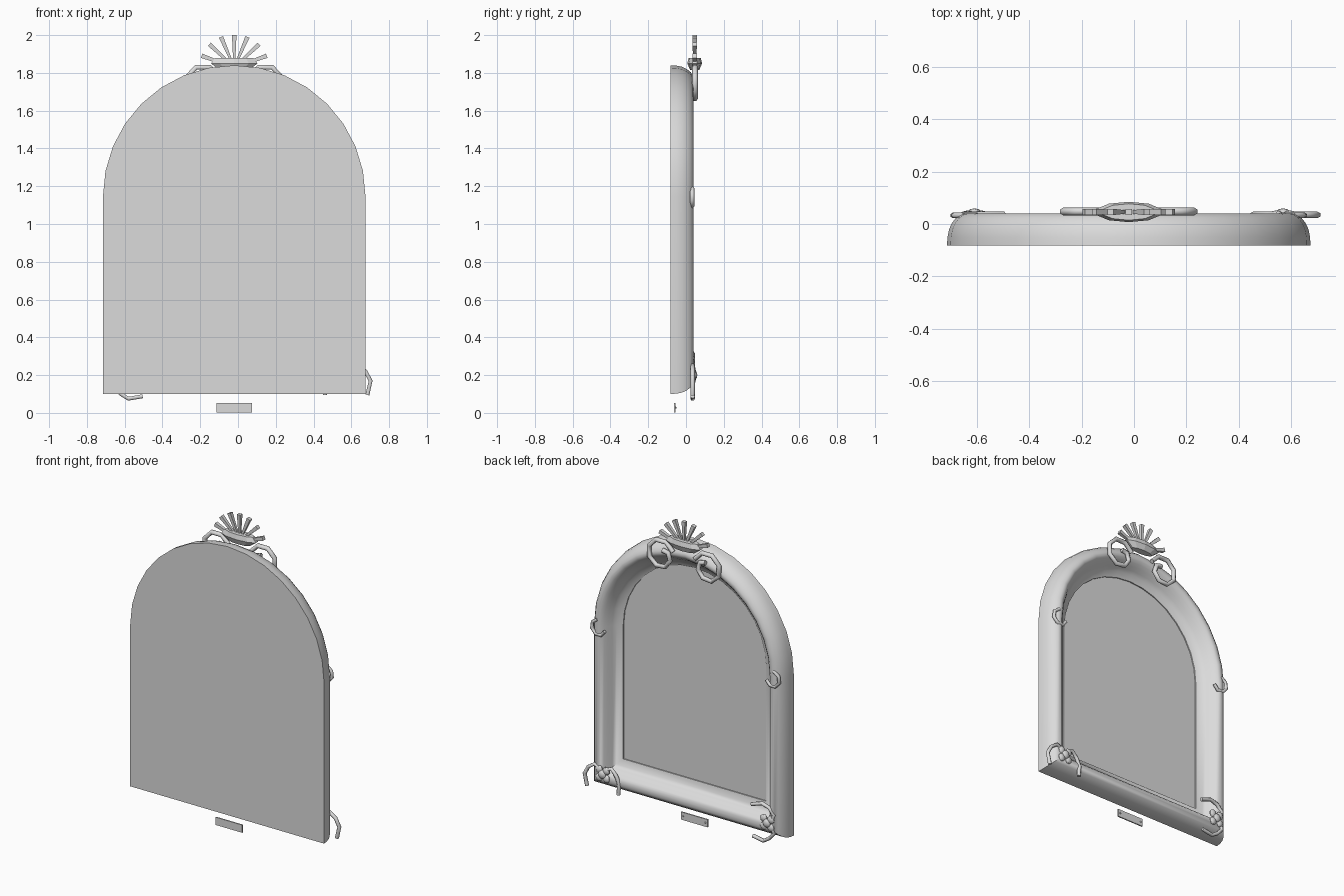
import bpy, bmesh, math
from mathutils import Vector, Matrix

if "Cube" in bpy.data.objects:
    bpy.data.objects.remove(bpy.data.objects["Cube"])

CX, R, Z0, ZC = -0.02, 0.695, 0.10, 1.145   # frame centre, arch radius, base, arch centre

grey = bpy.data.materials.new("plain_grey")
grey.diffuse_color = (0.71, 0.71, 0.71, 1)
grey.use_nodes = True
grey.node_tree.nodes["Principled BSDF"].inputs["Base Color"].default_value = grey.diffuse_color


def outline(d, y):
    """Arched outline inset by d, at depth y."""
    r = R - d
    pts = [(CX - r, y, Z0 + d), (CX + r, y, Z0 + d)]
    for i in range(17):
        a = math.pi * i / 16
        pts.append((CX + r * math.cos(a), y, ZC + r * math.sin(a)))
    return pts


def finish(bm, name, smooth=True):
    bmesh.ops.recalc_face_normals(bm, faces=bm.faces)
    me = bpy.data.meshes.new(name)
    bm.to_mesh(me)
    bm.free()
    ob = bpy.data.objects.new(name, me)
    bpy.context.collection.objects.link(ob)
    me.materials.append(grey)
    if smooth:
        bpy.ops.object.select_all(action='DESELECT')
        ob.select_set(True)
        bpy.context.view_layer.objects.active = ob
        bpy.ops.object.shade_smooth_by_angle(angle=math.radians(35))
    return ob


def loft(name, profile, cap_first=False, cap_last=False):
    bm = bmesh.new()
    rings = [[bm.verts.new(p) for p in outline(d, y)] for d, y in profile]
    for a, b in zip(rings, rings[1:]):
        n = len(a)
        for i in range(n):
            j = (i + 1) % n
            bm.faces.new((a[i], a[j], b[j], b[i]))
    if cap_first:
        bm.faces.new(rings[0])
    if cap_last:
        bm.faces.new(rings[-1])
    return finish(bm, name)


def tube(name, pts, rad, y):
    """Faceted rod bent along (x, z) points."""
    cu = bpy.data.curves.new(name, 'CURVE')
    cu.dimensions = '3D'
    cu.bevel_depth = rad
    cu.bevel_resolution = 1
    cu.use_fill_caps = True
    sp = cu.splines.new('POLY')
    sp.points.add(len(pts) - 1)
    for p, (x, z) in zip(sp.points, pts):
        p.co = (x, y, z, 1)
    ob = bpy.data.objects.new(name, cu)
    bpy.context.collection.objects.link(ob)
    cu.materials.append(grey)
    bpy.ops.object.select_all(action='DESELECT')
    ob.select_set(True)
    bpy.context.view_layer.objects.active = ob
    bpy.ops.object.convert(target='MESH')


def spiral(cx, cz, r0, r1, start, sweep, steps, side):
    pts = []
    for i in range(steps + 1):
        t = i / steps
        a = math.radians(start - sweep * t)
        r = r0 + (r1 - r0) * t ** 4
        pts.append((cx + side * r * math.cos(a), cz + r * math.sin(a)))
    return pts


def ball(bm, loc, size, u=10, v=6):
    m = Matrix.Translation(loc) @ Matrix.Diagonal((*size, 1))
    bmesh.ops.create_uvsphere(bm, u_segments=u, v_segments=v, radius=1, matrix=m)


# Frame moulding: rounded outside, slope inward, then a shallow rim down to the glass
loft("frame", [(0, -0.083), (0.002, -0.05), (0.008, -0.02), (0.02, 0.005), (0.036, 0.025),
               (0.055, 0.037), (0.07, 0.04), (0.085, 0.034), (0.1, 0.02), (0.115, 0.0),
               (0.13, -0.023), (0.145, -0.045), (0.182, -0.06), (0.182, -0.07)],
     cap_first=True)

# Mirror glass
loft("mirror_glass", [(0.178, -0.074), (0.178, -0.067)], cap_first=True, cap_last=True)

# Crest: flat-topped long hub with a rounded underside
bm = bmesh.new()
bmesh.ops.create_cone(bm, cap_ends=True, segments=10, radius1=0.13, radius2=0.105, depth=0.03,
                      matrix=Matrix.Translation((CX, 0.046, 1.865)) @ Matrix.Diagonal((1, 0.3, 1, 1)))
bmesh.ops.create_cone(bm, cap_ends=True, segments=10, radius1=0.08, radius2=0.13, depth=0.035,
                      matrix=Matrix.Translation((CX, 0.046, 1.8325)) @ Matrix.Diagonal((1, 0.3, 1, 1)))
finish(bm, "crest_hub", False)

# Crest: fan of rays, slightly wider at the tips
bm = bmesh.new()
for i in range(7):
    a = math.radians(20 + i * 140 / 6)
    d = Vector((math.cos(a), 0, math.sin(a)))
    n = Vector((-d.z, 0, d.x))
    o = Vector((CX, 0.046, 1.828))
    s_tip = 0.172 + 0.012 * abs(math.cos(a))
    ends = []
    for s, w in ((0.04, 0.006), (s_tip, 0.012)):
        ends.append([bm.verts.new(o + d * s + n * w * p + Vector((0, w * q, 0)))
                     for p, q in ((-1, -1), (1, -1), (1, 1), (-1, 1))])
    for k in range(4):
        j = (k + 1) % 4
        bm.faces.new((ends[0][k], ends[0][j], ends[1][j], ends[1][k]))
    bm.faces.new(ends[0])
    bm.faces.new(ends[1])
finish(bm, "crest_rays", False)

# Crest scrolls and side scrolls, both mirrored about the frame centre
for side, tag in ((-1, "left"), (1, "right")):
    tube("crest_scroll_" + tag,
         spiral(CX + side * 0.165, 1.744, 0.093, 0.03, 157.5, 405, 9, side), 0.015, 0.048)
    tube("side_scroll_" + tag,
         spiral(CX + side * 0.622, 1.14, 0.052, 0.045, 80, 240, 5, side), 0.011, 0.033)

# Corner flowers: flattened centre with four petals
for side, tag in ((-1, "left"), (1, "right")):
    bm = bmesh.new()
    fx, fz = CX + side * 0.59, 0.2
    ball(bm, (fx, 0.042, fz), (0.028, 0.018, 0.028))
    for i in range(4):
        a = math.tau * (i + 0.5) / 4
        ball(bm, (fx + 0.036 * math.cos(a), 0.037, fz + 0.036 * math.sin(a)), (0.025, 0.015, 0.025))
    finish(bm, "corner_flower_" + tag)

# Corner scrolls: beside the right flower, above and below the left one
for name, pts in (
        ("right_outer", [(0.60, 0.235), (0.63, 0.25), (0.675, 0.22), (0.702, 0.17), (0.685, 0.095)]),
        ("right_inner", [(0.54, 0.235), (0.51, 0.25), (0.475, 0.21), (0.455, 0.165), (0.46, 0.095)]),
        ("left_lower", [(-0.645, 0.17), (-0.655, 0.14), (-0.62, 0.10), (-0.58, 0.075), (-0.505, 0.088)]),
        ("left_upper", [(-0.645, 0.23), (-0.655, 0.26), (-0.62, 0.30), (-0.57, 0.315), (-0.495, 0.29)])):
    tube("corner_scroll_" + name, pts, 0.012, 0.035)

# Small plate below the frame with two pins
bm = bmesh.new()
bmesh.ops.create_cube(bm, size=1, matrix=Matrix.Translation((CX, -0.06, 0.0275))
                      @ Matrix.Diagonal((0.19, 0.008, 0.05, 1)))
for s in (-1, 1):
    ball(bm, (CX + s * 0.08, -0.055, 0.028), (0.006, 0.005, 0.006), 8, 4)
finish(bm, "small_plate")
